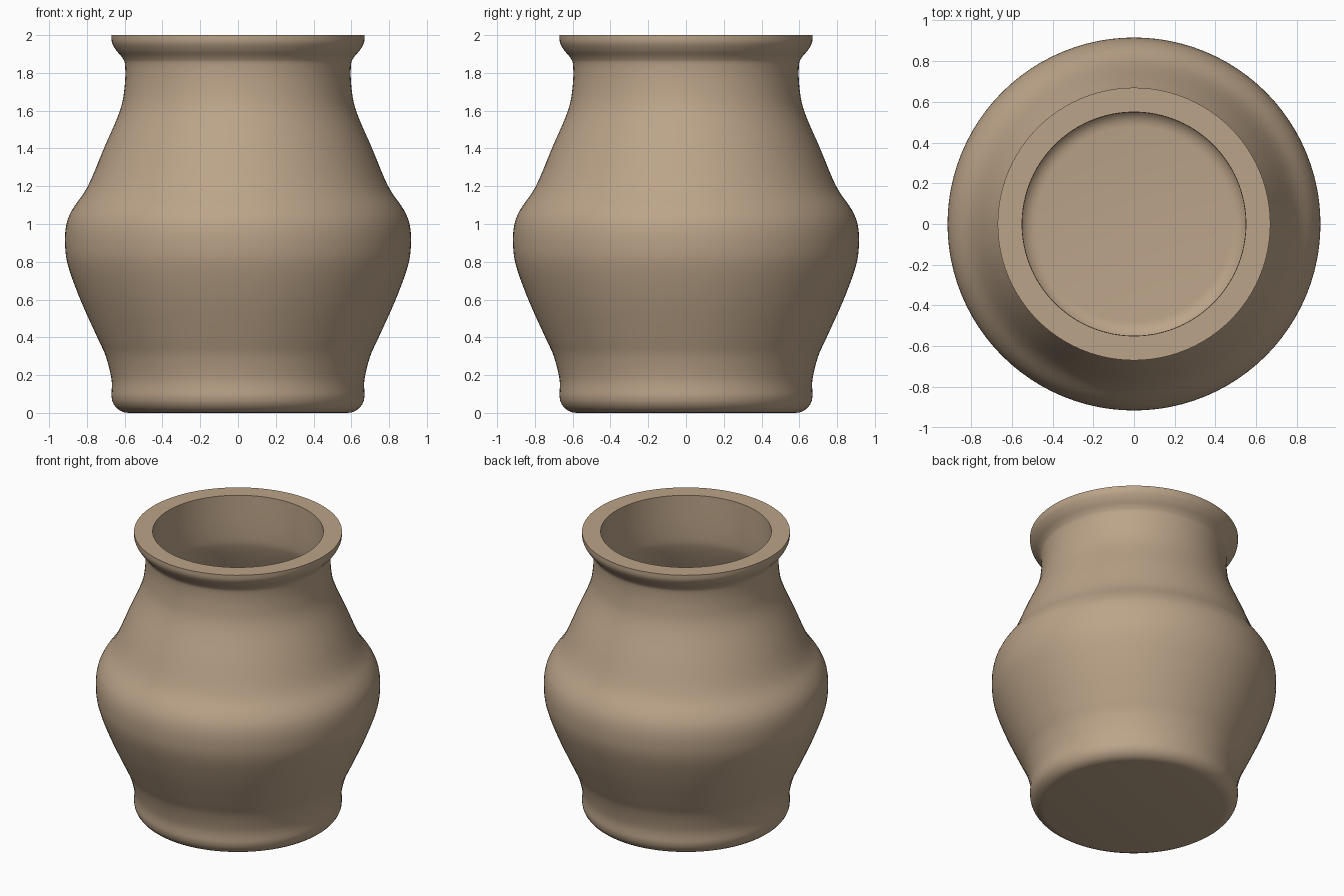
import bpy, bmesh, math
from mathutils import Vector

cube = bpy.data.objects.get("Cube")
if cube:
    bpy.data.objects.remove(cube)

# Single clay colour
clay = bpy.data.materials.new("clay")
clay.use_nodes = True
colour = (0.50, 0.37, 0.25, 1)
clay.diffuse_color = colour
clay.node_tree.nodes["Principled BSDF"].inputs["Base Color"].default_value = colour


def smooth_path(points, steps=5):
    """Catmull-Rom curve through (radius, height) points."""
    pts = [Vector(p) for p in points]
    pts = [pts[0]] + pts + [pts[-1]]
    path = []
    for a, b, c, d in zip(pts, pts[1:], pts[2:], pts[3:]):
        for i in range(steps):
            t = i / steps
            path.append(0.5 * (2 * b + (c - a) * t + (2 * a - 5 * b + 4 * c - d) * t ** 2
                               + (3 * b - a - 3 * c + d) * t ** 3))
    return path + [pts[-1]]


def corner(radius, height, size, steps=6):
    """Quarter-round from a flat bottom up into the wall."""
    return [(radius - size + size * math.sin(a), height + size - size * math.cos(a))
            for a in (i / steps * math.pi / 2 for i in range(steps + 1))]


def lathe(name, path, segments=96):
    bm = bmesh.new()
    verts = [bm.verts.new((r, 0, z)) for r, z in path]
    edges = [bm.edges.new(pair) for pair in zip(verts, verts[1:])]
    bmesh.ops.spin(bm, geom=verts + edges, cent=(0, 0, 0), axis=(0, 0, 1),
                   angle=math.tau, steps=segments, use_duplicate=False)
    bmesh.ops.remove_doubles(bm, verts=bm.verts, dist=0.0005)
    bmesh.ops.recalc_face_normals(bm, faces=bm.faces)
    mesh = bpy.data.meshes.new(name)
    bm.to_mesh(mesh)
    bm.free()
    mesh.materials.append(clay)
    obj = bpy.data.objects.new(name, mesh)
    bpy.context.collection.objects.link(obj)
    bpy.ops.object.select_all(action='DESELECT')
    obj.select_set(True)
    bpy.context.view_layer.objects.active = obj
    bpy.ops.object.shade_smooth_by_angle(angle=math.radians(40))
    return obj


# Outside: foot, belly, shoulder, neck, flared lip
outer = smooth_path([
    (0.67, 0.10), (0.67, 0.18), (0.70, 0.30), (0.745, 0.40), (0.835, 0.60),
    (0.90, 0.78), (0.916, 0.90), (0.908, 1.00), (0.875, 1.08), (0.795, 1.20),
    (0.71, 1.40), (0.625, 1.60), (0.60, 1.73), (0.598, 1.84), (0.612, 1.88),
    (0.645, 1.92), (0.667, 1.96), (0.67, 2.0)])

# Inside: straight neck opening into a hollow belly with a rounded floor
inner = smooth_path([
    (0.55, 2.0), (0.55, 1.72), (0.57, 1.60), (0.65, 1.40), (0.74, 1.20),
    (0.80, 1.06), (0.82, 0.90), (0.80, 0.75), (0.73, 0.56), (0.63, 0.36),
    (0.575, 0.24)])

floor_curve = corner(0.57, 0.12, 0.09)[::-1]
lathe("pot", [(0, 0)] + corner(0.67, 0, 0.09) + outer + inner + floor_curve + [(0, 0.12)])
